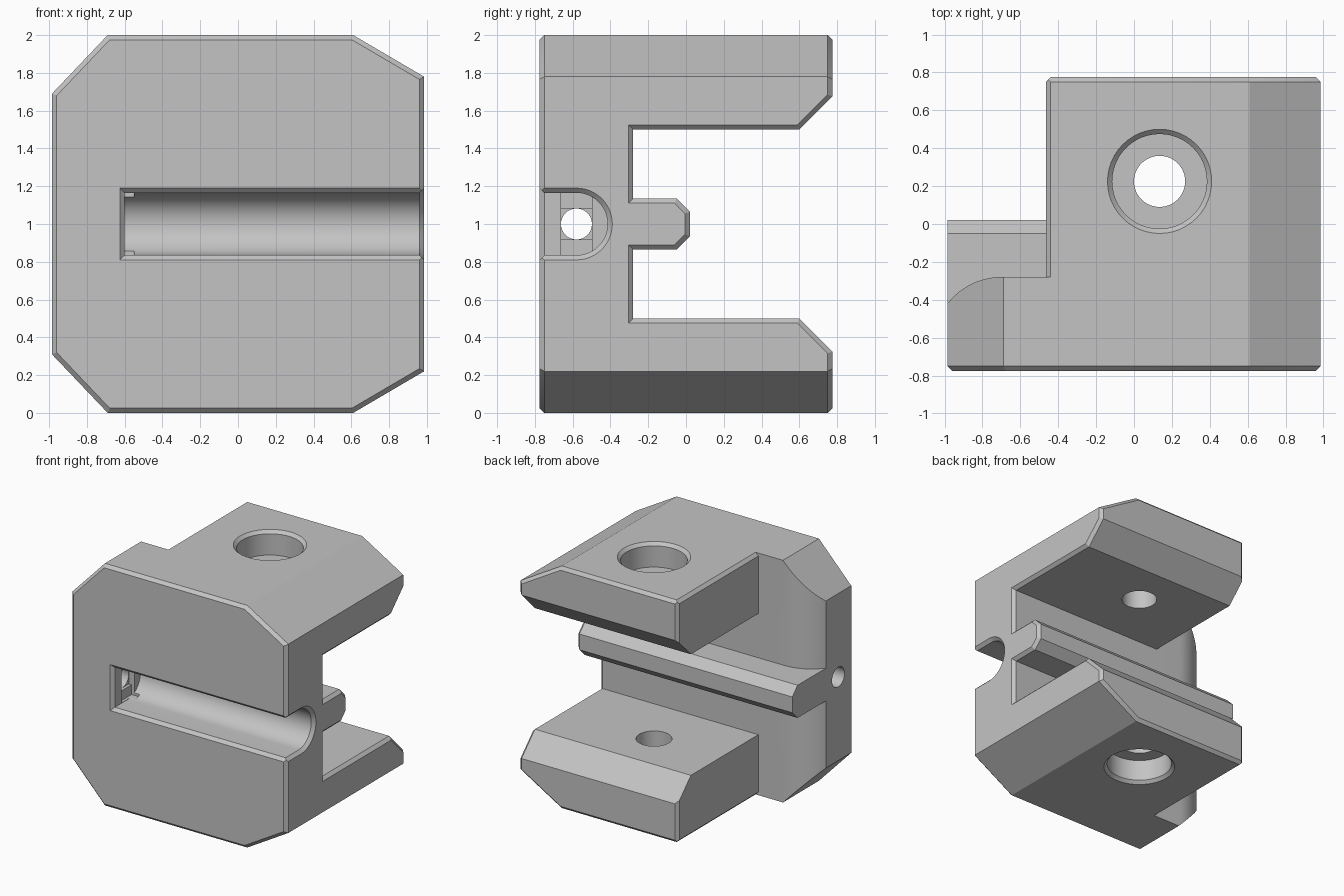
import bpy, bmesh
from math import sin, cos, pi
from mathutils import Vector

cube = bpy.data.objects.get("Cube")
if cube:
    bpy.data.objects.remove(cube)

grey = bpy.data.materials.new("plain grey")
grey.use_nodes = True
colour = (0.55, 0.55, 0.55, 1)
grey.diffuse_color = colour
grey.node_tree.nodes["Principled BSDF"].inputs["Base Color"].default_value = colour


def inset(points, d):
    """Move every edge of a 2D outline inward by d."""
    pts = [Vector(p) for p in points]
    n = len(pts)
    if sum(pts[i - 1].cross(pts[i]) for i in range(n)) < 0:
        pts.reverse()
    out = []
    for i, p in enumerate(pts):
        a = (p - pts[i - 1]).normalized()
        b = (pts[(i + 1) % n] - p).normalized()
        na, nb = Vector((-a.y, a.x)), Vector((-b.y, b.x))
        out.append(p + (na + nb) * d / (1 + na.dot(nb)))
    return out


def prism(name, axis, outline, rings):
    """Sweep an outline along an axis; rings are (position, inset)."""
    place = {"x": lambda u, v, w: (w, u, v),
             "y": lambda u, v, w: (u, w, v),
             "z": lambda u, v, w: (u, v, w)}[axis]
    bm = bmesh.new()
    loops = [[bm.verts.new(place(p.x, p.y, w)) for p in inset(outline, d)]
             for w, d in rings]
    n = len(outline)
    for lo, hi in zip(loops, loops[1:]):
        for i in range(n):
            j = (i + 1) % n
            bm.faces.new((lo[i], lo[j], hi[j], hi[i]))
    bm.faces.new(loops[0])
    bm.faces.new(loops[-1])
    bmesh.ops.recalc_face_normals(bm, faces=bm.faces)
    mesh = bpy.data.meshes.new(name)
    bm.to_mesh(mesh)
    bm.free()
    mesh.materials.append(grey)
    obj = bpy.data.objects.new(name, mesh)
    bpy.context.collection.objects.link(obj)
    return obj


def rect(u0, u1, v0, v1):
    return [(u0, v0), (u1, v0), (u1, v1), (u0, v1)]


def arc(cu, cv, r, start, end, steps):
    return [(cu + r * cos(start + (end - start) * i / steps),
             cv + r * sin(start + (end - start) * i / steps)) for i in range(steps + 1)]


def cut(axis, outline, rings):
    cutter = prism("cutter", axis, outline, rings)
    cutter.hide_render = True
    mod = body.modifiers.new("cut", "BOOLEAN")
    mod.operation, mod.solver, mod.object = "DIFFERENCE", "EXACT", cutter
    bpy.ops.object.modifier_apply(modifier=mod.name)
    bpy.data.objects.remove(cutter)


B = 0.025       # chamfer width
X, Y = 0.985, 0.775
WALL, JAW = -0.28, -0.465

# Chamfered block
body = prism("clamp_body", "y",
             [(-X, 0.31), (-0.69, 0), (0.61, 0), (X, 0.22),
              (X, 1.78), (0.61, 2), (-0.69, 2), (-X, 1.69)],
             [(-Y, B), (B - Y, 0), (Y - B, 0), (Y, B)])
bpy.context.view_layer.objects.active = body
body.select_set(True)

# Opening between the jaws, leaving the tongue
tongue = [(WALL, 1.135), (-0.05, 1.135), (0.02, 1.065),
          (0.02, 0.935), (-0.05, 0.865), (WALL, 0.865)]
cut("x", [(WALL, 0.5), (0.6, 0.5), (0.9, 0.2), (0.9, 1.8), (0.6, 1.5), (WALL, 1.5)] + tongue,
    [(-2, 0), (X - B, 0), (X, -B), (X + B, -2 * B)])

# Left side step beside the jaws
cut("x", [(WALL, -1), (2, -1), (2, 3), (WALL, 3)] + tongue, [(-2, 0), (JAW, 0)])

# Rounded rear left corner, above and below the tongue
corner = arc(-0.7, WALL - 0.36, 0.36, pi / 2, pi / 2 + 0.95, 14)
corner += [(-1.2, corner[-1][1]), (-1.2, -0.2), (-0.7, -0.2)]
for lo, hi in ((-1, 0.865), (1.135, 3)):
    cut("z", corner, [(lo, 0), (hi, 0)])

# Chamfers on the jaw's left edges
for z, s in ((0, 1), (2, -1)):
    cut("y", [(JAW - B, z - s * B), (JAW + 2 * B, z - s * B), (JAW - B, z + s * 2 * B)],
        [(WALL, 0), (1, 0)])
cut("z", [(JAW - B, Y + B), (JAW + 2 * B, Y + B), (JAW - B, Y - 2 * B)], [(-1, 0), (3, 0)])

# Front slot with a round bottom and chamfered mouth
R, SY = 0.165, -0.58
cut("x", [(-2, 1 - R)] + arc(SY, 1, R, -pi / 2, pi / 2, 24) + [(-2, 1 + R)],
    [(-0.6, 0), (X - B, 0), (X, -B), (X + B, -2 * B)])
cut("y", rect(-0.6, 2, 1 - R, 1 + R), [(-0.74, 0.01), (-0.8, -0.05)])

# Stepped recess and cross hole at the slot's closed end
H = 0.083
cut("x", rect(SY - H, SY + H, 1 - R + 0.002, 1 + R - 0.002), [(-0.625, 0), (-0.55, 0)])
cut("x", rect(SY - H, SY + H, 1 - H, 1 + H), [(-0.65, 0), (-0.55, 0)])
cut("x", arc(SY, 1, H - 0.001, 0, 2 * pi, 32)[:-1], [(-2, 0), (-0.55, 0)])

# Bolt holes with chamfered counterbores
cx, cy = 0.135, 0.225
cut("z", arc(cx, cy, 0.135, 0, 2 * pi, 48)[:-1], [(-1, 0), (3, 0)])
bore = arc(cx, cy, 0.25, 0, 2 * pi, 48)[:-1]
for z, s in ((0, 1), (2, -1)):
    cut("z", bore, [(z + s * 0.2, 0), (z + s * B, 0), (z - s * B, -2 * B)])

bpy.ops.object.shade_smooth_by_angle(angle=pi / 7)
